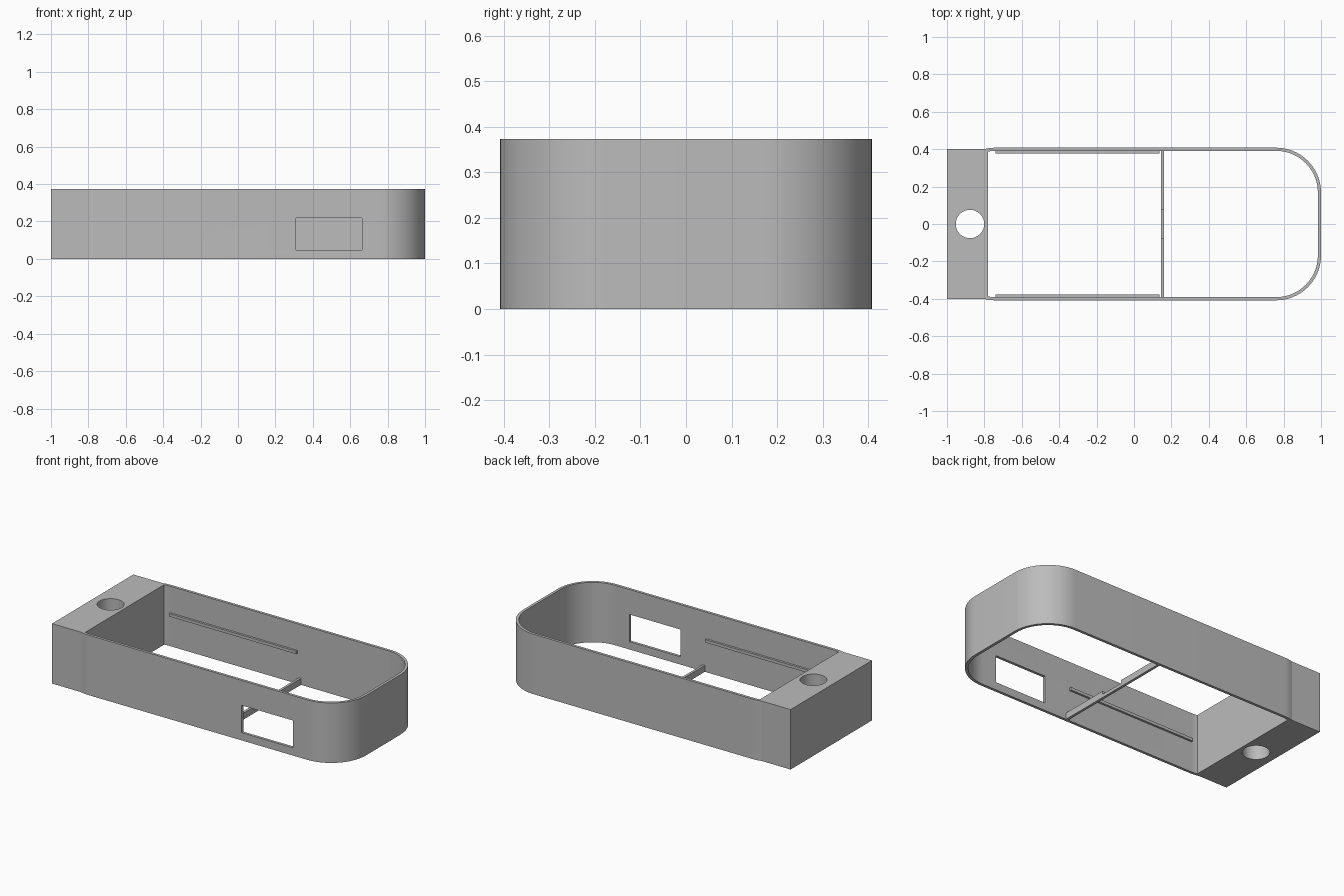
import bpy, bmesh, math

if "Cube" in bpy.data.objects:
    bpy.data.objects.remove(bpy.data.objects["Cube"])

HEIGHT, HALF_W, WALL, RADIUS = 0.373, 0.408, 0.017, 0.24

grey = bpy.data.materials.new("plain grey")
grey.use_nodes = True
grey.diffuse_color = (0.5, 0.5, 0.5, 1)
grey.node_tree.nodes["Principled BSDF"].inputs["Base Color"].default_value = (0.5, 0.5, 0.5, 1)


def prism(name, outline, low, high, axis="z"):
    """Extrude a closed outline (x, y) upwards, or (y, z) along x."""
    bm = bmesh.new()
    if axis == "z":
        verts = [bm.verts.new((a, b, low)) for a, b in outline]
        step = (0, 0, high - low)
    else:
        verts = [bm.verts.new((low, a, b)) for a, b in outline]
        step = (high - low, 0, 0)
    face = bm.faces.new(verts)
    top = bmesh.ops.extrude_face_region(bm, geom=[face])["geom"]
    bmesh.ops.translate(bm, vec=step, verts=[v for v in top if isinstance(v, bmesh.types.BMVert)])
    bmesh.ops.recalc_face_normals(bm, faces=bm.faces)
    mesh = bpy.data.meshes.new(name)
    bm.to_mesh(mesh)
    bm.free()
    obj = bpy.data.objects.new(name, mesh)
    bpy.context.collection.objects.link(obj)
    mesh.materials.append(grey)
    return obj


def box(name, x0, x1, y0, y1, z0, z1):
    return prism(name, [(x0, y0), (x1, y0), (x1, y1), (x0, y1)], z0, z1)


def circle(x, y, r, start, end, count):
    return [(x + r * math.cos(math.radians(start + (end - start) * i / count)),
             y + r * math.sin(math.radians(start + (end - start) * i / count)))
            for i in range(count + 1)]


def cut(obj, cutter):
    """Subtract the cutter, apply the result and drop the cutter."""
    cutter.hide_render = True
    mod = obj.modifiers.new("cut", "BOOLEAN")
    mod.operation, mod.solver, mod.object = "DIFFERENCE", "EXACT", cutter
    bpy.context.view_layer.objects.active = obj
    bpy.ops.object.modifier_apply(modifier=mod.name)
    bpy.data.objects.remove(cutter)


def smooth(obj):
    bpy.ops.object.select_all(action="DESELECT")
    obj.select_set(True)
    bpy.context.view_layer.objects.active = obj
    bpy.ops.object.shade_smooth_by_angle(angle=math.radians(30))


def wall_line(r):
    """Half-rounded wall path at corner radius r, from the front end round to the back end."""
    cx, cy = 1 - RADIUS, HALF_W - RADIUS
    half = (circle(cx, cy, r, 0, 90, 20) + circle(-0.74, cy, r, 90, 107, 5))
    return [(x, -y) for x, y in reversed(half)] + half


# Thin rounded wall with a window in the front side
shell = prism("outer_wall", wall_line(RADIUS) + wall_line(RADIUS - WALL)[::-1], 0, HEIGHT)
cut(shell, box("window_cutter", 0.31, 0.663, -0.5, -0.3, 0.048, 0.218))
smooth(shell)

# Solid end block with a vertical through hole
block = box("end_block", -1, -0.78, -0.4, 0.4, 0, HEIGHT)
cut(block, prism("hole_cutter", circle(-0.877, 0, 0.076, 0, 360, 48)[:-1], -0.1, 0.5))
smooth(block)

# Side rails inside the long walls
for side, name in ((1, "left_rail"), (-1, "right_rail")):
    y0, y1 = sorted((side * 0.378, side * 0.395))
    box(name, -0.74, 0.135, y0, y1, 0.19, 0.208)

# Cross bar with a shallow notch in the middle
prism("cross_bar", [(-0.395, 0), (0.395, 0), (0.395, 0.04), (0.078, 0.04),
                    (0.078, 0.02), (-0.078, 0.02), (-0.078, 0.04), (-0.395, 0.04)],
      0.144, 0.16, axis="x")
